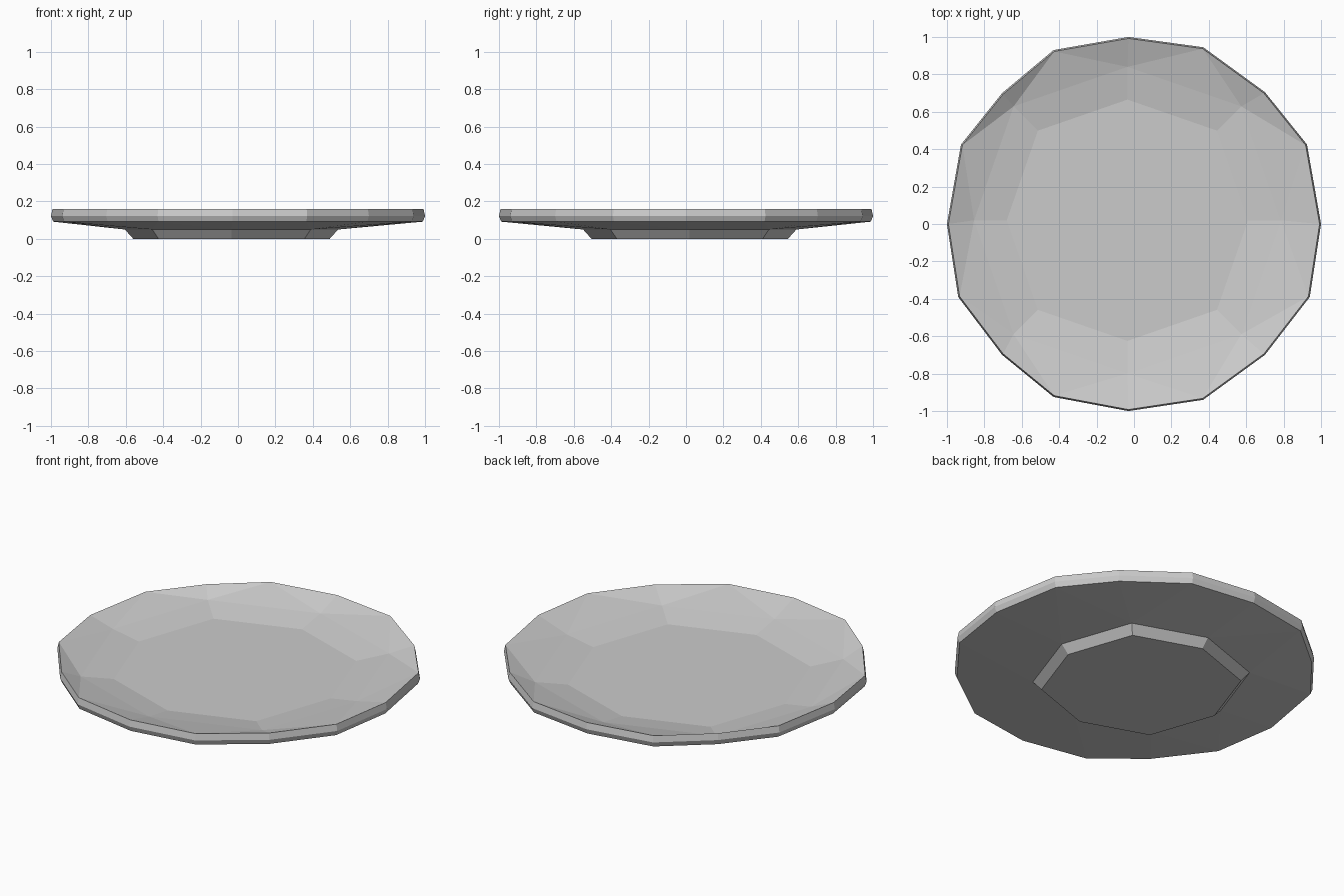
import bpy, bmesh, math

if "Cube" in bpy.data.objects:
    bpy.data.objects.remove(bpy.data.objects["Cube"])

# Slightly uneven 16-sided rim outline, counter-clockwise from +x
RIM = [(1, 0), (0.925, 0.425), (0.70, 0.705), (0.37, 0.945),
       (-0.03, 1), (-0.43, 0.93), (-0.705, 0.70), (-0.925, 0.425),
       (-1, 0), (-0.94, -0.39), (-0.705, -0.70), (-0.43, -0.925),
       (-0.03, -1), (0.37, -0.94), (0.70, -0.70), (0.94, -0.39)]
CX, CY = -0.035, 0.02

bm = bmesh.new()


def rim_ring(scale, z):
    return [bm.verts.new((x * scale, y * scale, z)) for x, y in RIM]


def octagon(r, z):
    # corners on the diagonals sit a little further out
    ring = []
    for i in range(8):
        rr = r * (1.05 if i % 2 else 1.0)
        a = i * math.pi / 4
        ring.append(bm.verts.new((CX + rr * math.cos(a), CY + rr * math.sin(a), z)))
    return ring


def bridge(a, b):
    n = len(a)
    for i in range(n):
        j = (i + 1) % n
        bm.faces.new((a[i], a[j], b[j], b[i]))


def fan_bridge(inner, outer):
    # joins an 8-sided ring to a 16-sided ring
    for i in range(8):
        j = (i + 1) % 8
        p, q, s = outer[2 * i], outer[2 * i + 1], outer[(2 * i + 2) % 16]
        bm.faces.new((inner[i], p, q))
        bm.faces.new((inner[i], q, inner[j]))
        bm.faces.new((inner[j], q, s))


# Foot and underside
foot_low = octagon(0.525, 0.0)
foot_top = octagon(0.57, 0.05)
bm.faces.new(foot_low)
bridge(foot_low, foot_top)
rim_low = rim_ring(0.988, 0.092)
fan_bridge(foot_top, rim_low)

# Outer rim band
rim_mid = rim_ring(1.0, 0.122)
rim_top = rim_ring(0.992, 0.16)
bridge(rim_low, rim_mid)
bridge(rim_mid, rim_top)

# Shallow dish and flat floor
slope = octagon(0.82, 0.105)
floor = octagon(0.645, 0.075)
fan_bridge(slope, rim_top)
bridge(slope, floor)
bm.faces.new(floor)

bmesh.ops.recalc_face_normals(bm, faces=bm.faces)
mesh = bpy.data.meshes.new("plate")
bm.to_mesh(mesh)
bm.free()
bpy.context.collection.objects.link(bpy.data.objects.new("plate", mesh))
